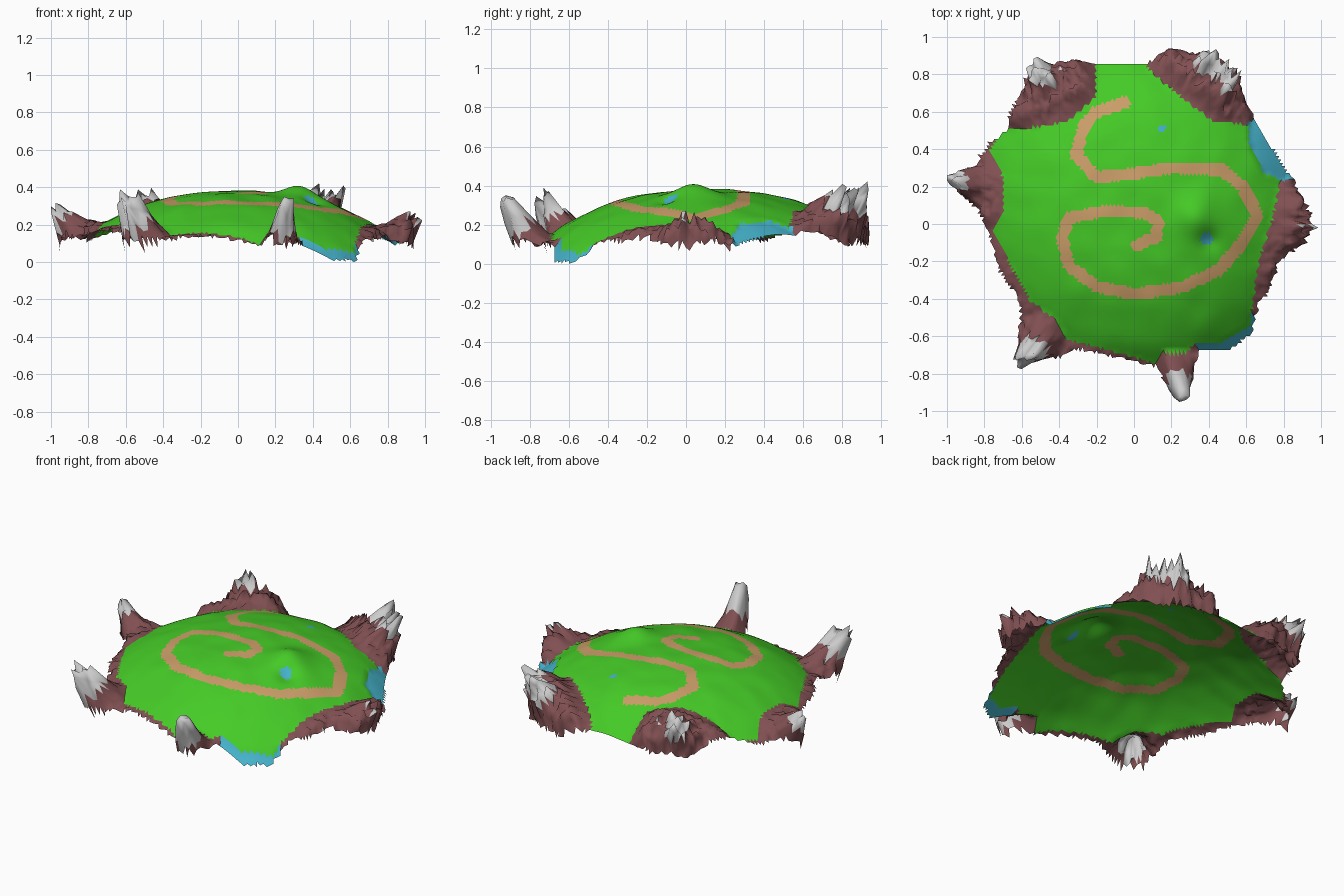
import bpy, bmesh, math, random
from mathutils import Vector, noise

if "Cube" in bpy.data.objects:
    bpy.data.objects.remove(bpy.data.objects["Cube"])

random.seed(4)
STEP = 0.021

# island rim before the peaks are pushed outwards
RIM = [(.91, .02), (.87, .15), (.85, .23), (.64, .56), (.57, .68), (.51, .80), (.37, .87), (.2, .91), (.08, .86),
       (-.2, .86), (-.38, .84), (-.53, .78), (-.6, .66), (-.68, .5), (-.77, .43), (-.84, .3), (-.92, .21),
       (-.83, .08), (-.78, -.03), (-.71, -.25), (-.6, -.42), (-.58, -.62), (-.5, -.68), (-.38, -.68),
       (-.3, -.66), (0, -.73), (.13, -.76), (.19, -.82), (.28, -.8), (.35, -.67), (.52, -.67), (.63, -.58),
       (.66, -.42), (.72, -.34), (.77, -.2), (.87, -.1)]
# edge of the meadow
MEADOW = [(.61, .53), (.42, .55), (.25, .68), (.08, .82), (.05, .9), (-.2, .9), (-.2, .68), (-.35, .55),
          (-.5, .52), (-.7, .5), (-.77, .4), (-.7, .25), (-.7, .05), (-.76, -.04), (-.64, -.25), (-.55, -.42),
          (-.42, -.5), (-.35, -.62), (0, -.71), (.12, -.75), (.16, -.68), (.28, -.68), (.33, -.64),
          (.45, -.64), (.62, -.54), (.65, -.3), (.68, -.15), (.73, 0), (.78, .23), (.69, .28), (.62, .42)]
# winding path centre line
PATH = [(-.05, .65), (-.2, .6), (-.27, .52), (-.31, .37), (-.2, .25), (0, .27), (.2, .3), (.47, .29), (.58, .2),
        (.66, .05), (.58, -.1), (.45, -.25), (.25, -.34), (0, -.375), (-.2, -.335), (-.35, -.22), (-.385, -.08),
        (-.35, .03), (-.15, .07), (.05, .06), (.13, .01), (.12, -.07), (.02, -.11)]
# peaks: x, y, height, spread, raggedness
PEAKS = [(-.85, .21, .22, .05, .4), (-.5, -.6, .32, .045, .7), (-.42, -.61, .14, .045, .7),
         (.21, -.745, .36, .048, .15), (.85, -.04, .14, .055, .8), (.83, .08, .1, .06, .8),
         (.36, .77, .20, .06, .8), (.46, .69, .19, .06, .8), (.2, .83, .1, .07, .6),
         (-.46, .72, .19, .06, .8), (-.32, .75, .1, .08, .6), (-.6, .56, .06, .08, .6)]
PONDS = [(.39, -.08, .034), (.15, .51, .022)]


def inside(x, y, poly):
    hit = False
    for (ax, ay), (bx, by) in zip(poly, poly[1:] + poly[:1]):
        if (ay > y) != (by > y) and x < ax + (y - ay) * (bx - ax) / (by - ay):
            hit = not hit
    return hit


def distance(x, y, line):
    best = 9
    for (ax, ay), (bx, by) in zip(line, line[1:]):
        dx, dy = bx - ax, by - ay
        t = max(0, min(1, ((x - ax) * dx + (y - ay) * dy) / (dx * dx + dy * dy)))
        best = min(best, math.hypot(x - ax - t * dx, y - ay - t * dy))
    return best


def bump(x, y, cx, cy, s):
    return math.exp(-((x - cx) ** 2 + (y - cy) ** 2) / (2 * s * s))


def in_water(x, y):
    a = math.degrees(math.atan2(y, x))
    return -63 < a < -37 or 16 < a < 41.5


def surface(x, y):
    """Returns the displaced point and its mountain height."""
    r2 = x * x + (y - .11) ** 2
    z = .38 - .23 * r2 - .21 * r2 * r2 - .6 * max(0, y - .6) ** 2
    z += .055 * bump(x, y, .34, .03, .08) - .03 * bump(x, y, .40, -.09, .04)
    z += .008 * noise.noise(Vector((x * 7, y * 7, 0)))
    rise = 0
    if not inside(x, y, MEADOW):
        if in_water(x, y):
            z = max(0, z - .012)
        else:
            ramp = min(1, distance(x, y, MEADOW + MEADOW[:1]) / .06)
            # mountains drop off at the rim, except along the front
            if y > -.4:
                ramp *= min(1, .5 + distance(x, y, RIM + RIM[:1]) / .06)
            rise = ramp * random.uniform(0, .05)
            for px, py, h, s, rough in PEAKS:
                rise += ramp * h * bump(x, y, px, py, s) * (1 + rough * random.uniform(-.8, .35))
    out = Vector((x, y, 1.15)).normalized()
    p = Vector((x, y, z)) + out * rise
    # keep within the two-unit frame
    return Vector((max(-1, min(1, p.x)), p.y, max(0, p.z))), rise


# triangular grid covering the island
n = int(1.0 / STEP) + 2
m = int(1.0 / (STEP * .866)) + 2
grid = {}
for j in range(-m, m + 1):
    for i in range(-n, n + 1):
        x, y = (i + .5 * (j % 2)) * STEP, j * STEP * .866
        grid[i, j] = (x, y) + surface(x, y)

# sort triangles into terrain parts
parts = {k: [] for k in ("meadow", "winding_path", "mountain_slopes", "snowy_peaks", "water")}
for j in range(-m, m):
    o = j % 2
    for i in range(-n + 1, n - 1):
        for tri in (((i, j), (i + 1, j), (i + o, j + 1)), ((i + 1, j), (i + 1 + o, j + 1), (i + o, j + 1))):
            pts = [grid[k] for k in tri]
            x = sum(p[0] for p in pts) / 3
            y = sum(p[1] for p in pts) / 3
            if not inside(x, y, RIM):
                continue
            rise = sum(p[3] for p in pts) / 3
            if inside(x, y, MEADOW):
                if any(math.hypot(x - a, y - b) < r for a, b, r in PONDS):
                    name = "water"
                else:
                    name = "winding_path" if distance(x, y, PATH) < .032 else "meadow"
            elif in_water(x, y):
                name = "water"
            else:
                name = "snowy_peaks" if rise > .15 else "mountain_slopes"
            parts[name].append(tri)

COLOURS = {"meadow": (.06, .6, .02, 1), "winding_path": (.6, .34, .14, 1), "mountain_slopes": (.22, .08, .085, 1),
           "snowy_peaks": (.6, .6, .6, 1), "water": (.06, .45, .6, 1)}
for name, tris in parts.items():
    bm = bmesh.new()
    verts = {}
    for t in tris:
        for k in t:
            if k not in verts:
                verts[k] = bm.verts.new(grid[k][2])
        bm.faces.new([verts[k] for k in t]).smooth = True
    mesh = bpy.data.meshes.new(name)
    bm.to_mesh(mesh)
    bm.free()
    mat = bpy.data.materials.new(name)
    mat.diffuse_color = COLOURS[name]
    mat.use_nodes = True
    mat.node_tree.nodes["Principled BSDF"].inputs["Base Color"].default_value = mat.diffuse_color
    mesh.materials.append(mat)
    bpy.context.collection.objects.link(bpy.data.objects.new(name, mesh))
